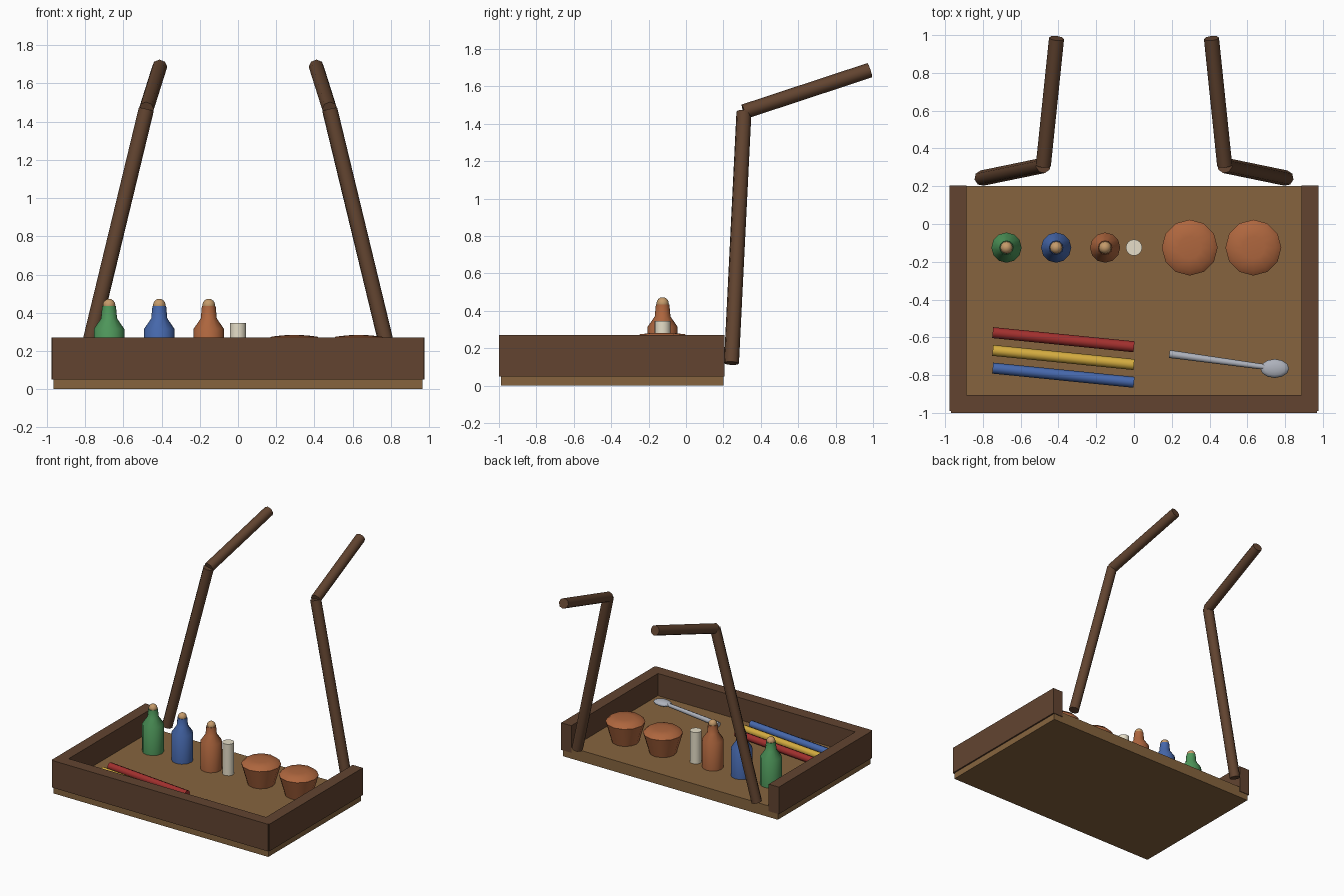
import bpy, bmesh, math
from mathutils import Vector

if "Cube" in bpy.data.objects:
    bpy.data.objects.remove(bpy.data.objects["Cube"], do_unlink=True)


def material(name, *rgb):
    linear = [((c / 255 + 0.055) / 1.055) ** 2.4 for c in rgb] + [1]
    m = bpy.data.materials.new(name)
    m.use_nodes = True
    m.diffuse_color = linear
    m.node_tree.nodes["Principled BSDF"].inputs["Base Color"].default_value = linear
    return m


dark_wood = material("dark wood", 98, 68, 48)
light_wood = material("light wood", 134, 100, 62)
terracotta = material("terracotta", 174, 102, 62)
green = material("green", 78, 150, 90)
blue = material("blue", 70, 104, 172)
cork = material("cork", 196, 154, 106)
cream = material("cream", 230, 222, 200)
red = material("red", 162, 48, 46)
yellow = material("yellow", 212, 172, 64)
silver = material("silver", 174, 178, 188)


def finish(bm, name, mat, smooth=True):
    bmesh.ops.recalc_face_normals(bm, faces=bm.faces)
    mesh = bpy.data.meshes.new(name)
    bm.to_mesh(mesh)
    bm.free()
    obj = bpy.data.objects.new(name, mesh)
    bpy.context.collection.objects.link(obj)
    mesh.materials.append(mat)
    if smooth:
        bpy.ops.object.select_all(action='DESELECT')
        obj.select_set(True)
        bpy.context.view_layer.objects.active = obj
        bpy.ops.object.shade_smooth_by_angle(angle=math.radians(50))
    return obj


def box(name, mat, low, high):
    low, high = Vector(low), Vector(high)
    bm = bmesh.new()
    bmesh.ops.create_cube(bm, size=1)
    bmesh.ops.scale(bm, vec=high - low, verts=bm.verts)
    bmesh.ops.translate(bm, vec=(low + high) / 2, verts=bm.verts)
    return finish(bm, name, mat, smooth=False)


def rod(name, mat, start, end, radius, sides=8, tip=None):
    start, end = Vector(start), Vector(end)
    axis = end - start
    bm = bmesh.new()
    bmesh.ops.create_cone(bm, cap_ends=True, segments=sides, radius1=radius,
                          radius2=tip or radius, depth=axis.length)
    obj = finish(bm, name, mat)
    obj.location = (start + end) / 2
    obj.rotation_euler = axis.to_track_quat('Z', 'Y').to_euler()
    return obj


def lathe(name, mat, profile, x, y, sides=12):
    bm = bmesh.new()
    rings = []
    for r, z in profile:
        rings.append([bm.verts.new((x + r * math.cos(math.tau * i / sides),
                                    y + r * math.sin(math.tau * i / sides), z))
                      for i in range(sides)])
    for a, b in zip(rings, rings[1:]):
        for i in range(sides):
            j = (i + 1) % sides
            bm.faces.new((a[i], a[j], b[j], b[i]))
    bm.faces.new(rings[0])
    bm.faces.new(rings[-1])
    return finish(bm, name, mat)


def ellipsoid(name, mat, centre, size, turn=0):
    bm = bmesh.new()
    bmesh.ops.create_uvsphere(bm, u_segments=12, v_segments=8, radius=1)
    bmesh.ops.scale(bm, vec=size, verts=bm.verts)
    obj = finish(bm, name, mat)
    obj.location = centre
    obj.rotation_euler.z = turn
    return obj


# Tray: floor board with a raised rim on three sides, open at the back
FLOOR = 0.09
box("tray_floor", light_wood, (-0.965, -0.99, 0), (0.965, 0.2, FLOOR))
box("front_rim", dark_wood, (-0.97, -1, 0.05), (0.97, -0.905, 0.27))
for side, s in (("left", 1), ("right", -1)):
    box(side + "_rim", dark_wood, (min(s * 0.886, s * 0.977), -0.99, 0.05),
        (max(s * 0.886, s * 0.977), 0.205, 0.27))
    # Bent handles rising behind the tray
    elbow = (s * 0.48, 0.31, 1.465)
    rod(side + "_handle_upright", dark_wood, (s * 0.805, 0.243, 0.12), elbow, 0.041)
    rod(side + "_handle_grip", dark_wood, elbow, (s * 0.41, 0.983, 1.687), 0.04)

# Corked bottles
ROW = -0.125
bottle = [(0.08, FLOOR), (0.08, 0.315), (0.042, 0.37), (0.036, 0.435)]
for name, mat, x in (("green", green, -0.675), ("blue", blue, -0.412),
                     ("brown", terracotta, -0.153)):
    lathe(name + "_bottle", mat, bottle, x, ROW)
    ellipsoid(name + "_bottle_stopper", cork, (x, ROW, 0.44), (0.033,) * 3)

# Candle and clay pots
lathe("candle", cream, [(0.043, FLOOR), (0.043, 0.345)], 0, ROW, sides=16)
pot = [(0.102, FLOOR), (0.148, 0.25), (0.12, 0.275), (0.06, 0.282), (0.01, 0.283)]
for name, x in (("inner_pot", 0.295), ("outer_pot", 0.632)):
    lathe(name, terracotta, pot, x, ROW)

# Three sticks lying side by side
for i, (name, mat) in enumerate((("red", red), ("yellow", yellow), ("blue", blue))):
    y = -0.575 - i * 0.094
    rod(name + "_stick", mat, (-0.748, y, 0.122), (0, y - 0.075, 0.122), 0.029)

# Spoon
rod("spoon_handle", silver, (0.187, -0.688, 0.125), (0.75, -0.765, 0.125), 0.021, tip=0.014)
ellipsoid("spoon_bowl", silver, (0.745, -0.765, 0.125), (0.076, 0.05, 0.022))
